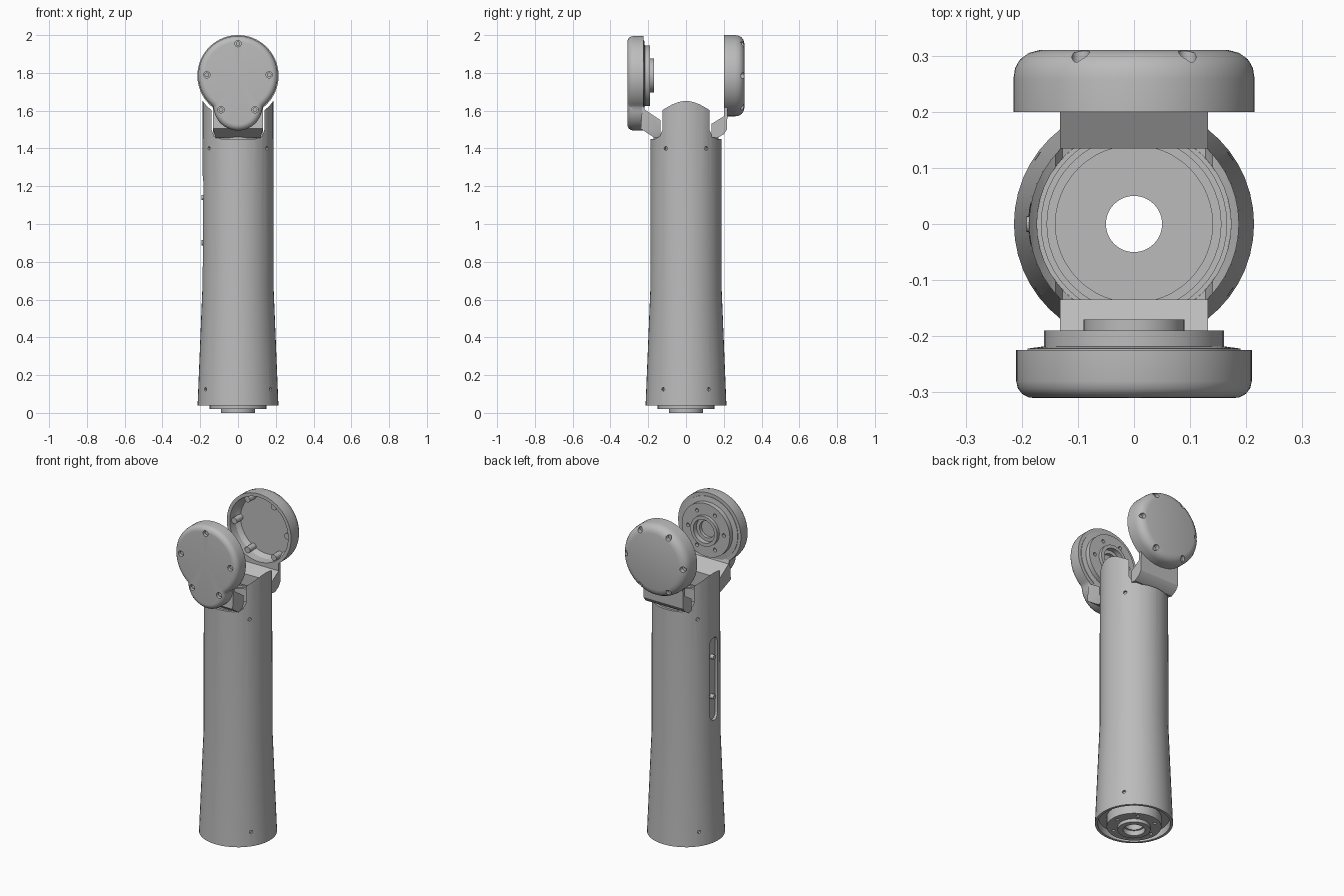
import bpy, bmesh, math
from mathutils import Vector, Matrix

cube = bpy.data.objects.get("Cube")
if cube:
    bpy.data.objects.remove(cube, do_unlink=True)

grey = bpy.data.materials.new("light_grey")
grey.use_nodes = True
grey.diffuse_color = (0.5, 0.5, 0.5, 1)
grey.node_tree.nodes["Principled BSDF"].inputs["Base Color"].default_value = (0.5, 0.5, 0.5, 1)

JOINT_Z = 1.785          # height of the joint axis
LOBE_DROP = 0.16         # lobe centre below the joint axis
JOINT = Matrix.Translation((0, 0, JOINT_Z)) @ Matrix.Rotation(math.pi / 2, 4, "X")
parts = []


def finish(name, bm, matrix=Matrix()):
    bmesh.ops.transform(bm, matrix=matrix, verts=bm.verts)
    bmesh.ops.recalc_face_normals(bm, faces=bm.faces)
    mesh = bpy.data.meshes.new(name)
    bm.to_mesh(mesh)
    bm.free()
    mesh.materials.append(grey)
    obj = bpy.data.objects.new(name, mesh)
    bpy.context.collection.objects.link(obj)
    parts.append(obj)
    return obj


def reach(angle, r, lobed):
    """Outline radius, optionally merged with a smaller round lobe below."""
    if not lobed:
        return r
    phi = angle + math.pi / 2
    lobe = r - 0.08
    root = lobe ** 2 - (LOBE_DROP * math.sin(phi)) ** 2
    if lobe <= 0 or root < 0 or math.cos(phi) < 0:
        return r
    return max(r, LOBE_DROP * math.cos(phi) + math.sqrt(root))


def lathe(name, profile, matrix=Matrix(), seg=48, lobed=False):
    """Revolve a closed (radius, height) profile."""
    bm = bmesh.new()
    rings = []
    for r, h in profile:
        if r == 0:
            rings.append([bm.verts.new((0, 0, h))] * seg)
            continue
        ring = []
        for i in range(seg):
            a = 2 * math.pi * i / seg
            d = reach(a, r, lobed)
            ring.append(bm.verts.new((d * math.cos(a), d * math.sin(a), h)))
        rings.append(ring)
    for a, b in zip(rings, rings[1:] + rings[:1]):
        for i in range(seg):
            j = (i + 1) % seg
            corners = list(dict.fromkeys((a[i], a[j], b[j], b[i])))
            if len(corners) > 2:
                bm.faces.new(corners)
    return finish(name, bm, matrix)


def prism(name, points, start, end):
    """Extrude a polygon given as 3D points along a vector."""
    bm = bmesh.new()
    low = [bm.verts.new(Vector(p) + Vector(start)) for p in points]
    high = [bm.verts.new(Vector(p) + Vector(end)) for p in points]
    bm.faces.new(low)
    bm.faces.new(high)
    for i in range(len(low)):
        j = (i + 1) % len(low)
        bm.faces.new((low[i], low[j], high[j], high[i]))
    return finish(name, bm)


def rods(name, pairs, r, seg=16):
    """Cylinders between pairs of points, in one object."""
    bm = bmesh.new()
    for a, b in pairs:
        a, b = Vector(a), Vector(b)
        turn = (b - a).to_track_quat("Z", "Y").to_matrix().to_4x4()
        bmesh.ops.create_cone(bm, cap_ends=True, segments=seg, radius1=r, radius2=r,
                              depth=(b - a).length,
                              matrix=Matrix.Translation((a + b) / 2) @ turn)
    return finish(name, bm)


def cut(obj, cutter):
    cutter.hide_render = True
    mod = obj.modifiers.new("cut", "BOOLEAN")
    mod.operation = "DIFFERENCE"
    mod.object = cutter
    bpy.context.view_layer.objects.active = obj
    bpy.ops.object.modifier_apply(modifier=mod.name)
    parts.remove(cutter)
    bpy.data.objects.remove(cutter, do_unlink=True)


def polar(r, degrees):
    a = math.radians(degrees)
    return r * math.cos(a), r * math.sin(a)


def along_y(spots, y0, y1):
    return [((x, y0, JOINT_Z + z), (x, y1, JOINT_Z + z)) for x, z in spots]


# Flared tube with a saddle top and notches for the fork arms
tube = lathe("tube", [(0.214, 0.04), (0.189, 0.65), (0.187, 1.68),
                      (0.173, 1.68), (0.174, 0.65), (0.199, 0.04)])
cut(tube, rods("saddle_cutter", along_y([(0, 0)], -0.5, 0.5), 0.23, 64))
side = [(0.14, 2), (0.14, 1.5), (0.127, 1.465), (0.09, 1.45)]
notch = [(x, 0, z) for x, z in side] + [(-x, 0, z) for x, z in reversed(side)]
cut(tube, prism("notch_cutter", notch, (0, -0.4, 0), (0, 0.4, 0)))

# Rounded slot in the right wall, with a recessed plate and two buttons
slot = []
for z, first in ((1.223, 0), (0.797, 180)):
    for k in range(7):
        dy, dz = polar(0.037, first + 30 * k)
        slot.append((0, dy, z + dz))
cut(tube, prism("slot_cutter", slot, (-0.3, 0, 0), (-0.12, 0, 0)))
prism("slot_plate", [(0, y, z) for y, z in ((-0.05, 0.74), (0.05, 0.74), (0.05, 1.28), (-0.05, 1.28))],
      (-0.168, 0, 0), (-0.158, 0, 0))
rods("slot_buttons", [((-0.16, 0, z), (-0.192, 0, z)) for z in (0.9, 1.14)], 0.014)

# Small screw holes around both ends of the tube
holes = []
for z in (0.125, 1.4):
    for angle in (35, 145, 215, 325):
        x, y = polar(1, angle)
        holes.append(((x * 0.16, y * 0.16, z), (x * 0.25, y * 0.25, z)))
cut(tube, rods("screw_hole_cutter", holes, 0.01, 12))

# Stepped drive unit closing the bottom
base = lathe("base_drive", [(0.06, 0), (0.09, 0), (0.09, 0.02), (0.15, 0.02), (0.15, 0.08),
                            (0.196, 0.08), (0.193, 0.16), (0.05, 0.16), (0.05, 0.03), (0.06, 0.03)])
bolts = [polar(0.12, 60 * k) for k in range(6)]
cut(base, rods("base_bolt_cutter", [((x, y, -0.1), (x, y, 0.05)) for x, y in bolts], 0.01, 12))

# Fork: stepped ring inside the tube and one arm to each joint cover
lathe("fork_ring", [(0.173, 1.36), (0.173, 1.46), (0.165, 1.46), (0.165, 1.45), (0.155, 1.45),
                    (0.155, 1.44), (0.14, 1.44), (0.14, 1.36)])


def arm(name, points):
    return prism(name, [(0, y, z) for y, z in points], (-0.132, 0, 0), (0.132, 0, 0))


front_arm = arm("front_arm", [(-0.23, 1.64), (-0.218, 1.605), (-0.135, 1.55), (-0.135, 1.46),
                              (-0.165, 1.455), (-0.24, 1.505)])
back_arm = arm("back_arm", [(0.22, 1.62), (0.2, 1.62), (0.2, 1.57), (0.135, 1.53), (0.135, 1.46),
                            (0.165, 1.455), (0.2, 1.475), (0.217, 1.5)])
cut(back_arm, rods("back_arm_cutter", along_y([(0, 0)], -0.5, 0.5), 0.2135, 64))
cut(front_arm, prism("corner_cutter", [(0.132, 0, 1.4), (0.132, 0, 1.5), (0.1, 0, 1.4)],
                     (0, -0.4, 0), (0, 0, 0)))
cut(front_arm, prism("corner_cutter", [(-0.132, 0, 1.4), (-0.132, 0, 1.5), (-0.1, 0, 1.4)],
                     (0, -0.4, 0), (0, 0, 0)))

# Front joint cover with a lower lobe and five sunk screws
front_cover = lathe("front_cover", [(0, 0.225), (0.21, 0.225), (0.21, 0.28), (0.207, 0.293),
                                    (0.199, 0.303), (0.188, 0.309), (0.178, 0.31), (0, 0.31)],
                    JOINT, 96, lobed=True)
spots = [(0, 0.17), (-0.165, 0.005), (0.165, 0.005), (-0.09, -0.18), (0.09, -0.18)]
cut(front_cover, rods("front_screw_cutter", along_y(spots, -0.285, -0.4), 0.017))
rods("front_screws", along_y(spots, -0.28, -0.297), 0.012, 12)

# Front joint drive: stepped flange, raised hub and bolt holes, facing inwards
drive = lathe("front_drive", [(0, 0.235), (0.19, 0.235), (0.19, 0.222), (0.16, 0.218), (0.16, 0.19),
                              (0.09, 0.19), (0.09, 0.17), (0.07, 0.17), (0.07, 0.2), (0.05, 0.2),
                              (0.05, 0.22), (0, 0.22)], JOINT)
cut(drive, rods("drive_bolt_cutter", along_y(bolts, -0.21, -0.1), 0.011, 12))

# Hollow back joint cover with six screw notches and inner posts
back_cover = lathe("back_cover", [(0, -0.31), (0.168, -0.31), (0.188, -0.305), (0.203, -0.294),
                                  (0.212, -0.278), (0.215, -0.258), (0.215, -0.2), (0.195, -0.2),
                                  (0.193, -0.25), (0.175, -0.275), (0, -0.275)], JOINT, 64)
cut(back_cover, rods("back_screw_cutter",
                     along_y([polar(0.19, 60 * k) for k in range(6)], 0.281, 0.4), 0.016))
rods("back_posts", along_y([polar(0.176, 60 * k) for k in range(6)], 0.215, 0.28), 0.018)

# Smooth shading with sharp creases
bpy.ops.object.select_all(action="DESELECT")
for obj in parts:
    obj.select_set(True)
bpy.context.view_layer.objects.active = tube
bpy.ops.object.shade_smooth_by_angle(angle=math.radians(30))
